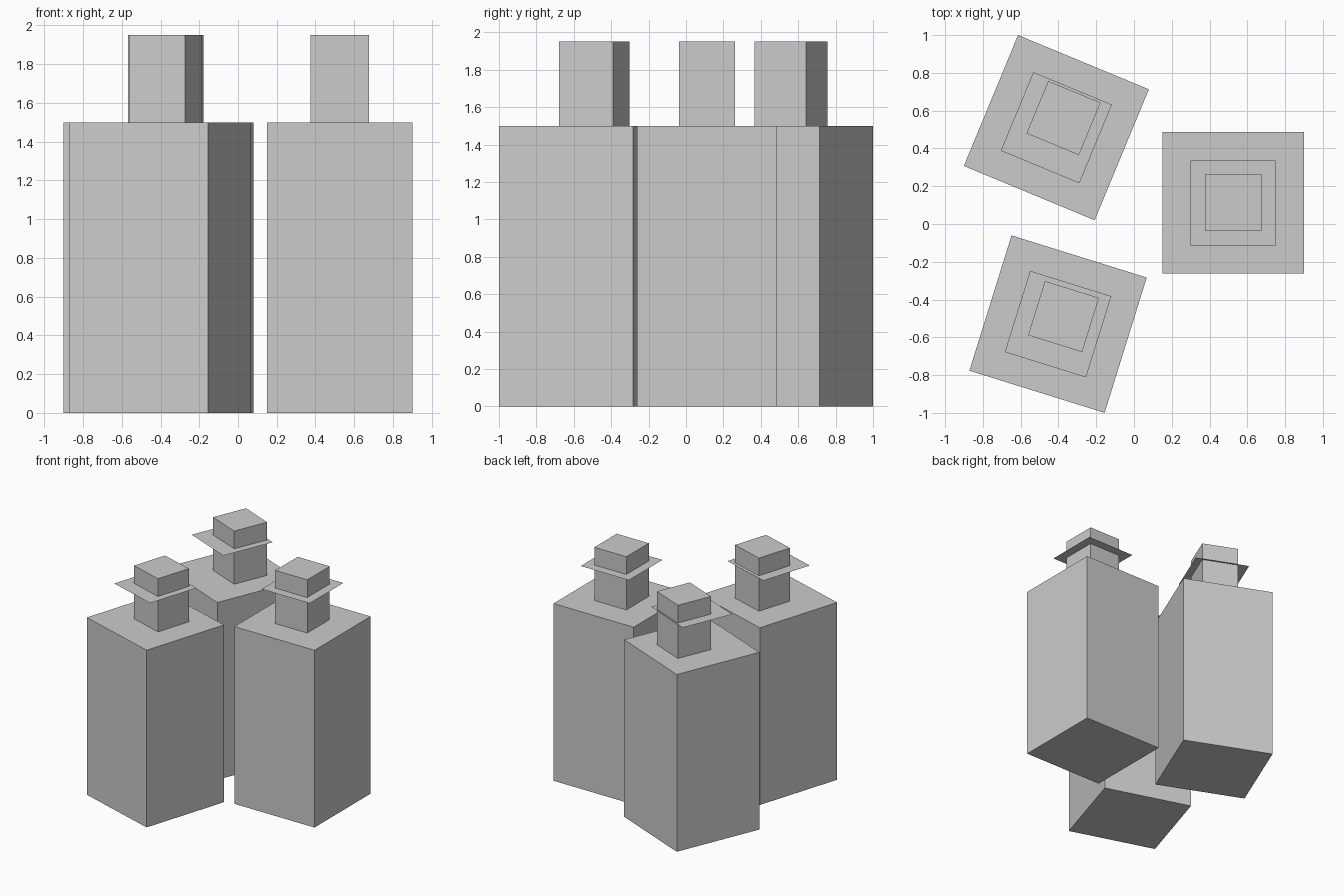
import bpy
import bmesh
from math import radians
from mathutils import Matrix

if "Cube" in bpy.data.objects:
    bpy.data.objects.remove(bpy.data.objects["Cube"])


def finish(bm, name, x, y, z, angle):
    mesh = bpy.data.meshes.new(name)
    bm.to_mesh(mesh)
    bm.free()
    obj = bpy.data.objects.new(name, mesh)
    obj.location = (x, y, z)
    obj.rotation_euler.z = radians(angle)
    bpy.context.collection.objects.link(obj)
    return obj


def box(name, x, y, z0, width, height, angle):
    bm = bmesh.new()
    bmesh.ops.create_cube(bm, size=1, matrix=Matrix.Diagonal((width, width, height, 1)))
    return finish(bm, name, x, y, z0 + height / 2, angle)


def sheet(name, x, y, z, width, angle):
    bm = bmesh.new()
    bmesh.ops.create_grid(bm, x_segments=1, y_segments=1, size=width / 2)
    return finish(bm, name, x, y, z, angle)


# Each bottle: body centre, neck centre (slightly off-centre on two), turn
bottles = [
    ("right", (0.525, 0.112), (0.525, 0.112), 0),
    ("back", (-0.411, 0.51), (-0.373, 0.561), -22.5),
    ("front", (-0.402, -0.53), (-0.373, -0.49), -17.3),
]

for label, body, neck, angle in bottles:
    # Square body
    box(f"{label}_bottle_body", *body, 0, 0.75, 1.5, angle)
    # Square neck
    box(f"{label}_bottle_neck", *neck, 1.5, 0.3, 0.45, angle)
    # Thin flat collar around the neck
    sheet(f"{label}_bottle_collar", *body, 1.8, 0.45, angle)
